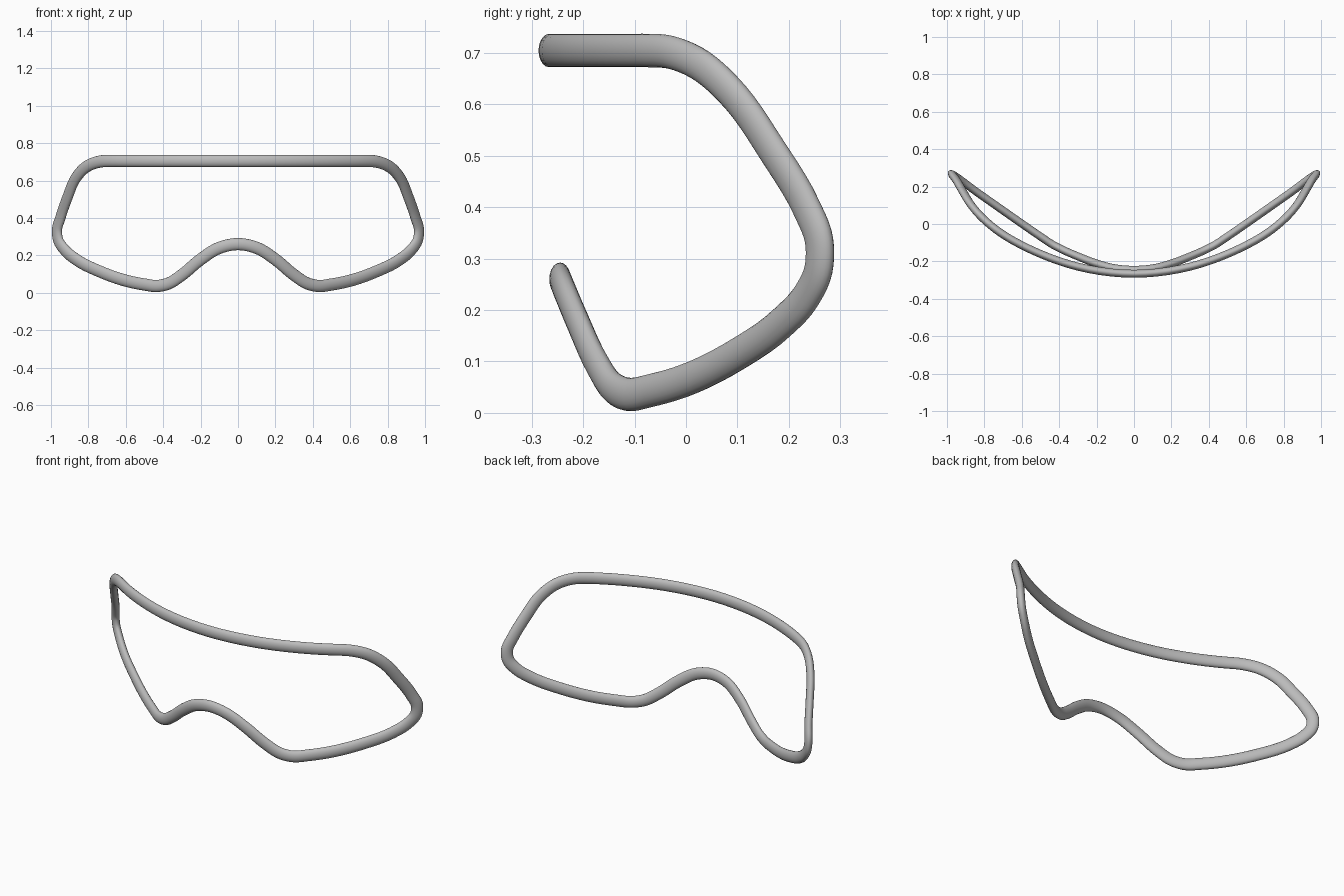
import bpy, bmesh, math
from mathutils import Vector

old = bpy.data.objects.get("Cube")
if old:
    bpy.data.objects.remove(old, do_unlink=True)

# Centre line of the left half, from nose bridge round to top middle
half = [Vector(p) for p in (
    (0, -.245, .26), (.1, -.237, .24), (.2, -.211, .178), (.3, -.173, .095),
    (.37, -.143, .05), (.43, -.113, .036), (.5, -.067, .044), (.59, -.005, .062),
    (.74, .1, .114), (.86, .185, .174), (.925, .234, .227), (.961, .258, .28),
    (.968, .259, .335), (.95, .234, .4), (.911, .167, .512), (.868, .098, .612),
    (.81, .032, .674), (.74, -.028, .701), (.67, -.075, .705), (.62, -.103, .705),
    (.5, -.16, .705), (.3, -.228, .705), (0, -.266, .705))]
mirrored = [Vector((-p.x, p.y, p.z)) for p in half[-2:0:-1]]
path = half + mirrored
count = len(path)


def slope(i):
    """Smooth tangent per unit length at a path point."""
    a, b, c = path[i - 1], path[i % count], path[(i + 1) % count]
    d0, d1 = (b - a).length, (c - b).length
    return ((b - a) / d0 * d1 + (c - b) / d1 * d0) / (d0 + d1)


def sample(i, t):
    """Hermite point between path points i and i + 1."""
    a, b = path[i], path[(i + 1) % count]
    d = (b - a).length
    m0, m1 = slope(i) * d, slope((i + 1) % count) * d
    return (a * (2*t**3 - 3*t**2 + 1) + m0 * (t**3 - 2*t**2 + t)
            + b * (3*t**2 - 2*t**3) + m1 * (t**3 - t**2))


STEPS, SIDES = 5, 20
WIDE, THIN = .0325, .021
line = [sample(i, k / STEPS) for i in range(count) for k in range(STEPS)]

# Sweep an oval section, its long axis lying along the wrapped lens surface
bm = bmesh.new()
rings = []
for i, p in enumerate(line):
    along = (line[(i + 1) % len(line)] - line[i - 1]).normalized()
    out = Vector((1.1 * p.x, -1, 0))
    out = (out - along * out.dot(along)).normalized()
    across = along.cross(out)
    rings.append([bm.verts.new(p + across * WIDE * math.cos(a) + out * THIN * math.sin(a))
                  for a in (2 * math.pi * k / SIDES for k in range(SIDES))])
for i, ring in enumerate(rings):
    nxt = rings[(i + 1) % len(rings)]
    for k in range(SIDES):
        j = (k + 1) % SIDES
        bm.faces.new((ring[k], ring[j], nxt[j], nxt[k])).smooth = True
bmesh.ops.recalc_face_normals(bm, faces=bm.faces)

mesh = bpy.data.meshes.new("goggle_frame")
bm.to_mesh(mesh)
bm.free()
frame = bpy.data.objects.new("goggle_frame", mesh)
bpy.context.collection.objects.link(frame)

# Plain grey
grey = bpy.data.materials.new("grey")
grey.use_nodes = True
colour = (.5, .5, .5, 1)
grey.diffuse_color = colour
grey.node_tree.nodes["Principled BSDF"].inputs["Base Color"].default_value = colour
mesh.materials.append(grey)
